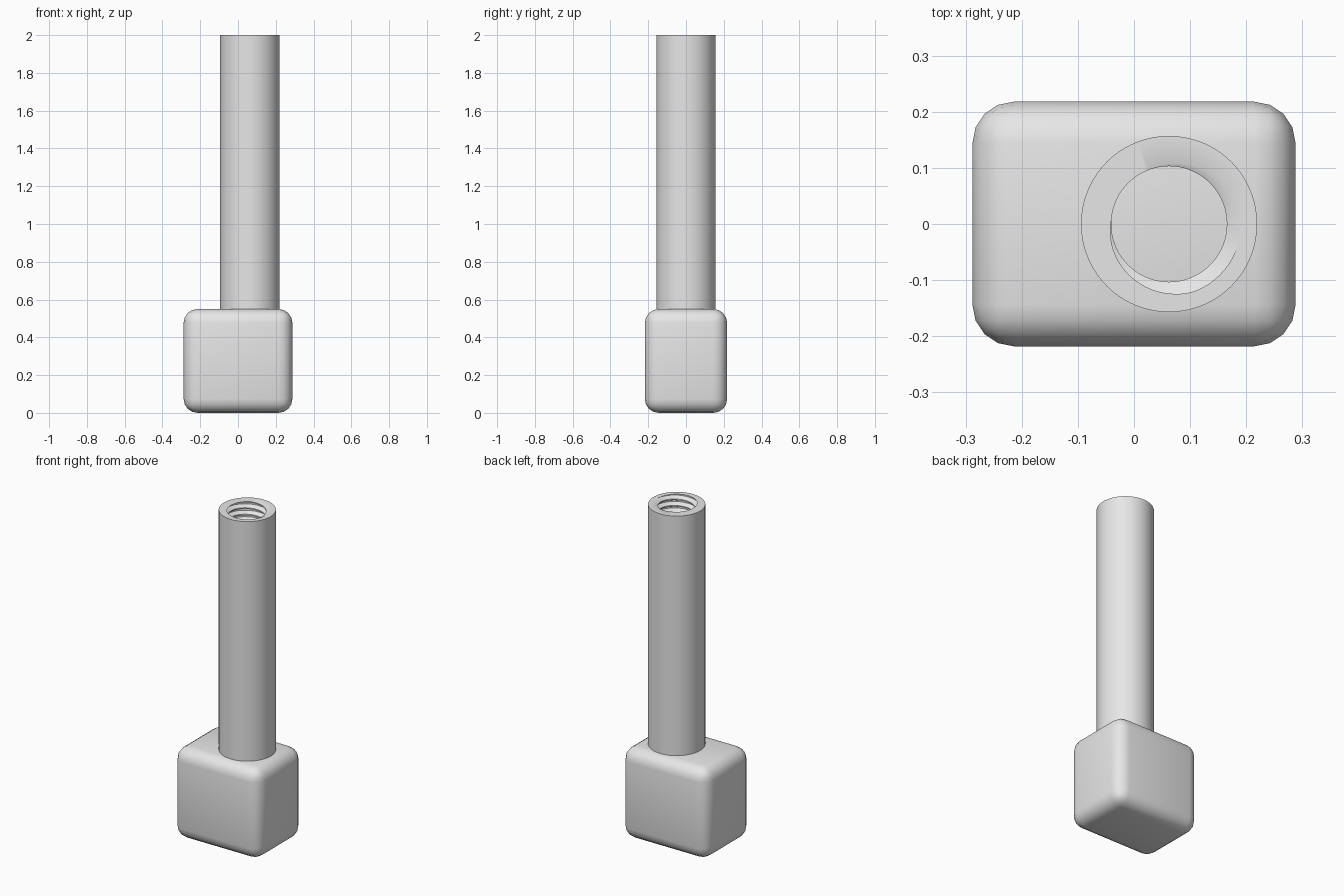
import bpy, bmesh
from math import cos, sin, tau

cube = bpy.data.objects.get("Cube")
if cube:
    bpy.data.objects.remove(cube)

grey = bpy.data.materials.new("plain_grey")
grey.use_nodes = True
grey.diffuse_color = (0.8, 0.8, 0.8, 1)
grey.node_tree.nodes["Principled BSDF"].inputs["Base Color"].default_value = (0.8, 0.8, 0.8, 1)


def finish(name, bm):
    bmesh.ops.recalc_face_normals(bm, faces=bm.faces)
    mesh = bpy.data.meshes.new(name)
    bm.to_mesh(mesh)
    bm.free()
    obj = bpy.data.objects.new(name, mesh)
    bpy.context.collection.objects.link(obj)
    mesh.materials.append(grey)
    bpy.ops.object.select_all(action="DESELECT")
    obj.select_set(True)
    bpy.context.view_layer.objects.active = obj
    bpy.ops.object.shade_smooth_by_angle(angle=0.52)
    return obj


# Rounded base block
bm = bmesh.new()
bmesh.ops.create_cube(bm, size=1)
for v in bm.verts:
    v.co = (v.co.x * 0.576, v.co.y * 0.436, (v.co.z + 0.5) * 0.55)
bmesh.ops.bevel(bm, geom=bm.edges[:], offset=0.074, segments=4, profile=0.5, affect="EDGES")
finish("base_block", bm)

# Tube with an internal right-hand thread
CENTRE, OUTER, ROOT, CREST = 0.0625, 0.157, 0.128, 0.103
TOP, BOTTOM, PITCH, SIDES = 2.0, 0.55, 0.039, 72
KNOTS = [(0, ROOT), (0.2, ROOT), (0.51, CREST), (0.69, CREST), (1, ROOT)]


def thread_radius(z, turn):
    u = ((z - TOP) / PITCH - turn) % 1
    for (a, ra), (b, rb) in zip(KNOTS, KNOTS[1:]):
        if u <= b:
            return ra + (rb - ra) * (u - a) / (b - a)


def point(bm, radius, turn, z):
    return bm.verts.new((CENTRE + radius * cos(tau * turn), radius * sin(tau * turn), z))


bm = bmesh.new()
turns = int((TOP - BOTTOM) / PITCH) + 2
columns = []
for i in range(SIDES + 1):
    t = i / SIDES
    # outer wall and rim, then down the threaded bore
    column = [point(bm, OUTER, t, BOTTOM), point(bm, OUTER, t, TOP)]
    for k in range(2, -turns - 1, -1):
        for u, r in reversed(KNOTS[:-1]):
            z = TOP + PITCH * (k + u + t)
            if z > TOP or z < BOTTOM:
                z = min(max(z, BOTTOM), TOP)
                r = thread_radius(z, t)
            column.append(point(bm, r, t, z))
    columns.append(column)
for a, b in zip(columns, columns[1:]):
    for j in range(len(a) - 1):
        bm.faces.new((a[j], b[j], b[j + 1], a[j + 1]))
# bore floor
bm.faces.new([c[-1] for c in columns[:-1]])
bmesh.ops.remove_doubles(bm, verts=bm.verts[:], dist=0.00005)
finish("threaded_tube", bm)
